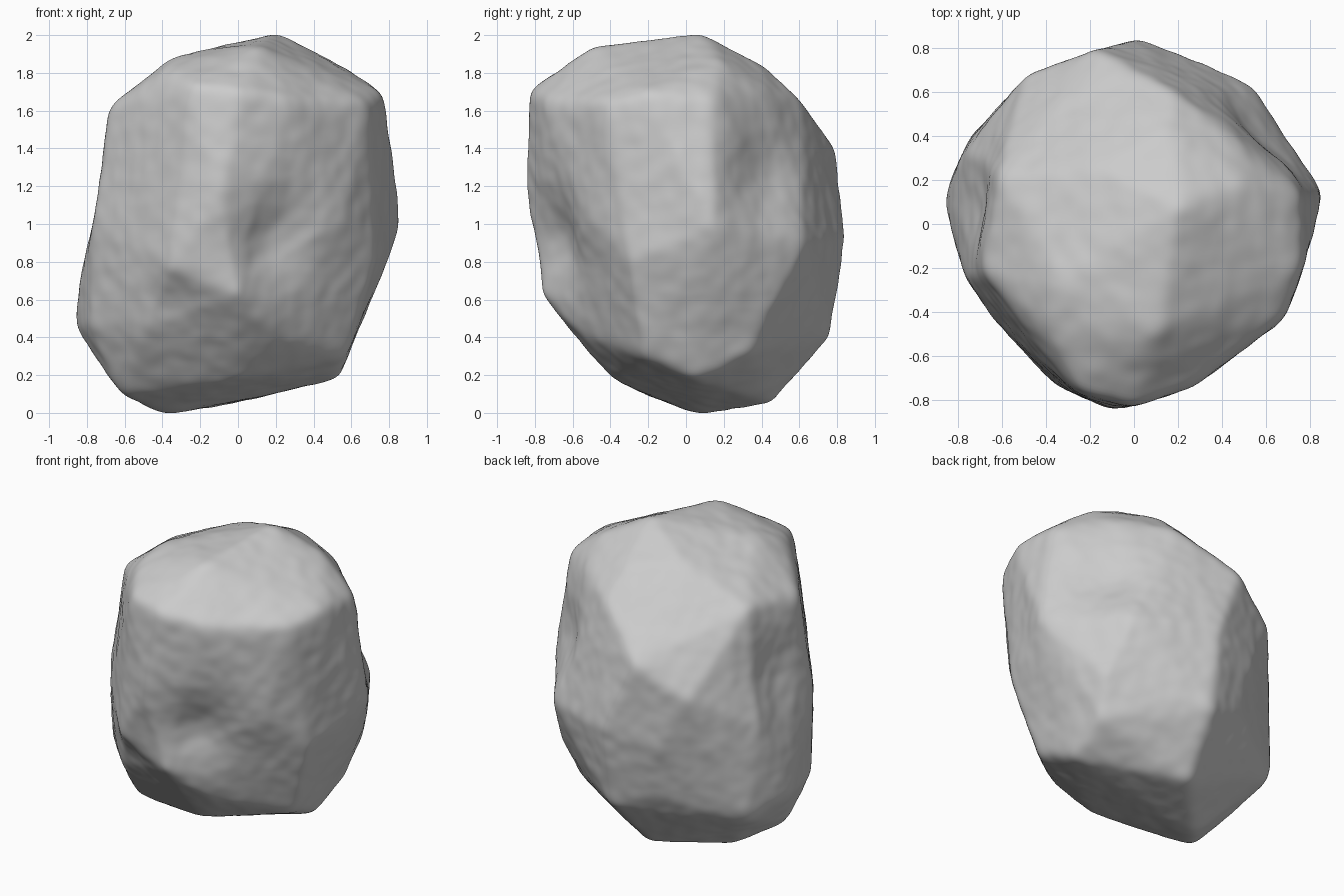
import bpy
import bmesh
from mathutils import Vector, noise
from mathutils.bvhtree import BVHTree

cube = bpy.data.objects.get("Cube")
if cube:
    bpy.data.objects.remove(cube, do_unlink=True)

CENTRE = Vector((0, 0, 1))

# Corners of the broken facets: crown, upper rim, waist, base
CORNERS = [
    (.21, .08, 2.01), (.1, -.48, 1.94), (-.15, -.5, 1.88), (-.38, -.5, 1.81),
    (-.35, -.28, 1.88), (.5, .18, 1.86), (.15, .42, 1.83), (-.18, .25, 1.86),

    (-.25, -.77, 1.73), (.02, -.83, 1.71), (.26, -.75, 1.65), (.68, -.43, 1.64),
    (.77, -.2, 1.69), (.75, .14, 1.66), (.45, .4, 1.71), (.18, .6, 1.66),
    (-.17, .79, 1.4), (-.61, .22, 1.66), (-.68, -.22, 1.62),

    (-.1, -.84, 1.15), (-.63, -.44, .94), (-.76, -.25, 1), (-.36, -.73, .76),
    (0, -.77, .63), (.56, -.51, 1.03), (.72, -.29, .8), (.86, .15, .99),
    (.54, .63, .9), (.6, .5, .85), (.03, .84, .92), (-.49, .67, 1.2),
    (-.3, .74, .85), (-.77, .33, .95),

    (-.865, .12, .47), (-.78, -.2, .45), (-.5, -.5, .45), (-.74, .4, .36),
    (-.24, .7, .52), (-.3, .57, .33), (.02, .76, .4), (-.05, .45, .05),
    (.57, -.22, .3), (.53, .06, .18), (.55, .35, .33), (.6, .44, .55),
    (.2, -.55, .42), (0, -.39, .18), (-.62, -.18, .09), (-.4, .08, -.01),
]

# Shallow hollows: place, radius, depth
HOLLOWS = [
    ((.2, -.71, .88), .23, .085),
    ((.64, .47, 1.25), .22, .07),
    ((-.72, .08, 1.22), .22, .05),
    ((-.38, -.66, .58), .17, .03),
]


def facet_tree():
    """Faceted hull through the corners, used only for ray casting."""
    bm = bmesh.new()
    for corner in CORNERS:
        bm.verts.new(corner)
    bmesh.ops.convex_hull(bm, input=bm.verts[:])
    tree = BVHTree.FromBMesh(bm)
    bm.free()
    return tree


def hollow_depth(point):
    depth = 0
    for place, radius, deep in HOLLOWS:
        gap = (point - Vector(place)).length / radius
        depth += deep * 2.718 ** (-gap * gap)
    return depth


def grain(point):
    """Broad waves plus fine weathering, standing slightly proud."""
    broad = noise.noise(point * 3.5) * .006
    fine = noise.noise(point * 11) * .004
    return .005 + broad + fine


# Dense ball wrapped onto the facets, then worn at the edges
bm = bmesh.new()
bmesh.ops.create_icosphere(bm, subdivisions=7, radius=1)
tree = facet_tree()
for vert in bm.verts:
    ray = vert.co.normalized()
    hit = tree.ray_cast(CENTRE + ray * 4, -ray)[0]
    vert.co = hit if hit else CENTRE + ray
for step in range(12):
    bmesh.ops.smooth_vert(bm, verts=bm.verts[:], factor=.5,
                          use_axis_x=True, use_axis_y=True, use_axis_z=True)

# Hollows and weathered grain
bm.normal_update()
moved = [v.co + v.normal * (grain(v.co) - hollow_depth(v.co)) for v in bm.verts]
for vert, place in zip(bm.verts, moved):
    vert.co = place

mesh = bpy.data.meshes.new("boulder")
bm.to_mesh(mesh)
bm.free()
boulder = bpy.data.objects.new("boulder", mesh)
bpy.context.collection.objects.link(boulder)

# Plain stone colour
stone = bpy.data.materials.new("grey_stone")
stone.use_nodes = True
colour = (.6, .6, .6, 1)
stone.diffuse_color = colour
stone.node_tree.nodes["Principled BSDF"].inputs["Base Color"].default_value = colour
mesh.materials.append(stone)

bpy.context.view_layer.objects.active = boulder
boulder.select_set(True)
bpy.ops.object.shade_smooth_by_angle()
